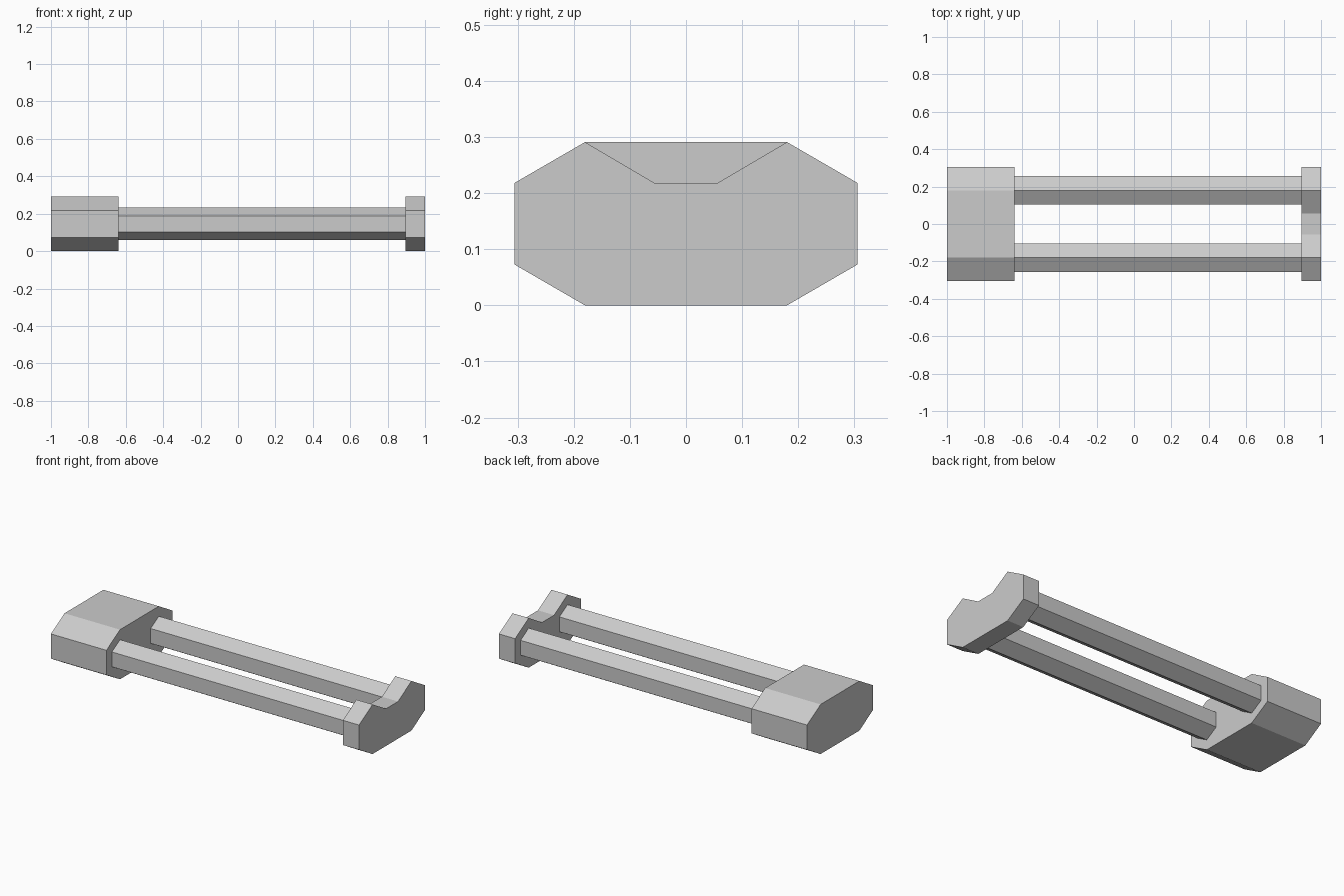
import bpy
import bmesh
from math import sin, cos, radians

cube = bpy.data.objects.get("Cube")
if cube:
    bpy.data.objects.remove(cube, do_unlink=True)

gray = bpy.data.materials.new("plain gray")
gray.use_nodes = True
color = (0.6, 0.6, 0.6, 1)
gray.diffuse_color = color
gray.node_tree.nodes["Principled BSDF"].inputs["Base Color"].default_value = color


def prism(name, profile, x0, x1):
    """Extrude a closed (y, z) profile along x."""
    bm = bmesh.new()
    face = bm.faces.new([bm.verts.new((x0, y, z)) for y, z in profile])
    result = bmesh.ops.extrude_face_region(bm, geom=[face], use_keep_orig=True)
    moved = [v for v in result["geom"] if isinstance(v, bmesh.types.BMVert)]
    bmesh.ops.translate(bm, verts=moved, vec=(x1 - x0, 0, 0))
    bmesh.ops.recalc_face_normals(bm, faces=bm.faces)
    mesh = bpy.data.meshes.new(name)
    bm.to_mesh(mesh)
    bm.free()
    mesh.materials.append(gray)
    obj = bpy.data.objects.new(name, mesh)
    bpy.context.collection.objects.link(obj)
    return obj


def mirrored(half):
    """Complete a +y half profile, listed bottom to top, with its -y half."""
    return half + [(-y, z) for y, z in reversed(half)]


ROD_Y, MID_Z, ROD_R = 0.18, 0.1455, 0.087
BLOCK_X, CAP_X = -0.64, 0.895
side = [(ROD_Y, 0), (0.306, 0.073), (0.306, 0.218), (ROD_Y, 0.291)]

# Solid end block and notched end cap
prism("end_block", mirrored(side), -1, BLOCK_X)
prism("notched_cap", mirrored(side + [(0.056, 0.218)]), CAP_X, 1)

# Two hexagonal rods with a ridge on top
for name, y in (("front_rod", -ROD_Y), ("back_rod", ROD_Y)):
    angles = [radians(30 + 60 * i) for i in range(6)]
    hexagon = [(y + ROD_R * cos(a), MID_Z + ROD_R * sin(a)) for a in angles]
    prism(name, hexagon, BLOCK_X, CAP_X)
